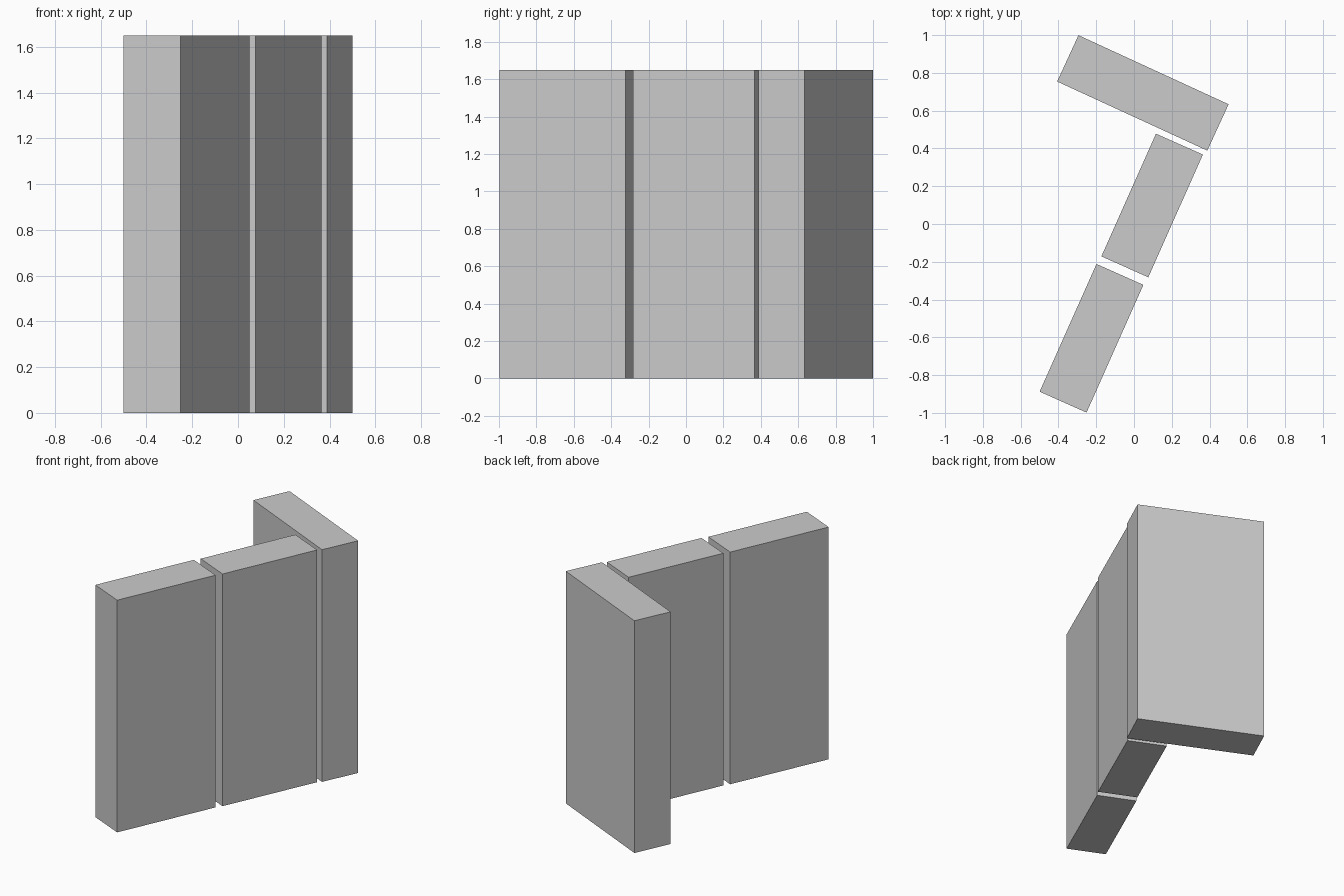
import bpy
from math import radians

if "Cube" in bpy.data.objects:
    bpy.data.objects.remove(bpy.data.objects["Cube"])

HEIGHT = 1.65


def panel(name, x, y, length, thickness, angle):
    """Upright slab whose long plan axis is turned by angle from +x."""
    bpy.ops.mesh.primitive_cube_add(size=1, location=(x, y, HEIGHT / 2),
                                    rotation=(0, 0, radians(angle)))
    ob = bpy.context.object
    ob.name = name
    ob.scale = (length, thickness, HEIGHT)
    bpy.ops.object.transform_apply(location=False, rotation=False, scale=True)


# Two panels in line, then a return panel across the back end
panel("front_panel", -0.225, -0.605, 0.74, 0.272, 66)
panel("middle_panel", 0.096, 0.098, 0.711, 0.272, 66)
panel("back_return_panel", 0.047, 0.694, 0.875, 0.27, -24.7)
